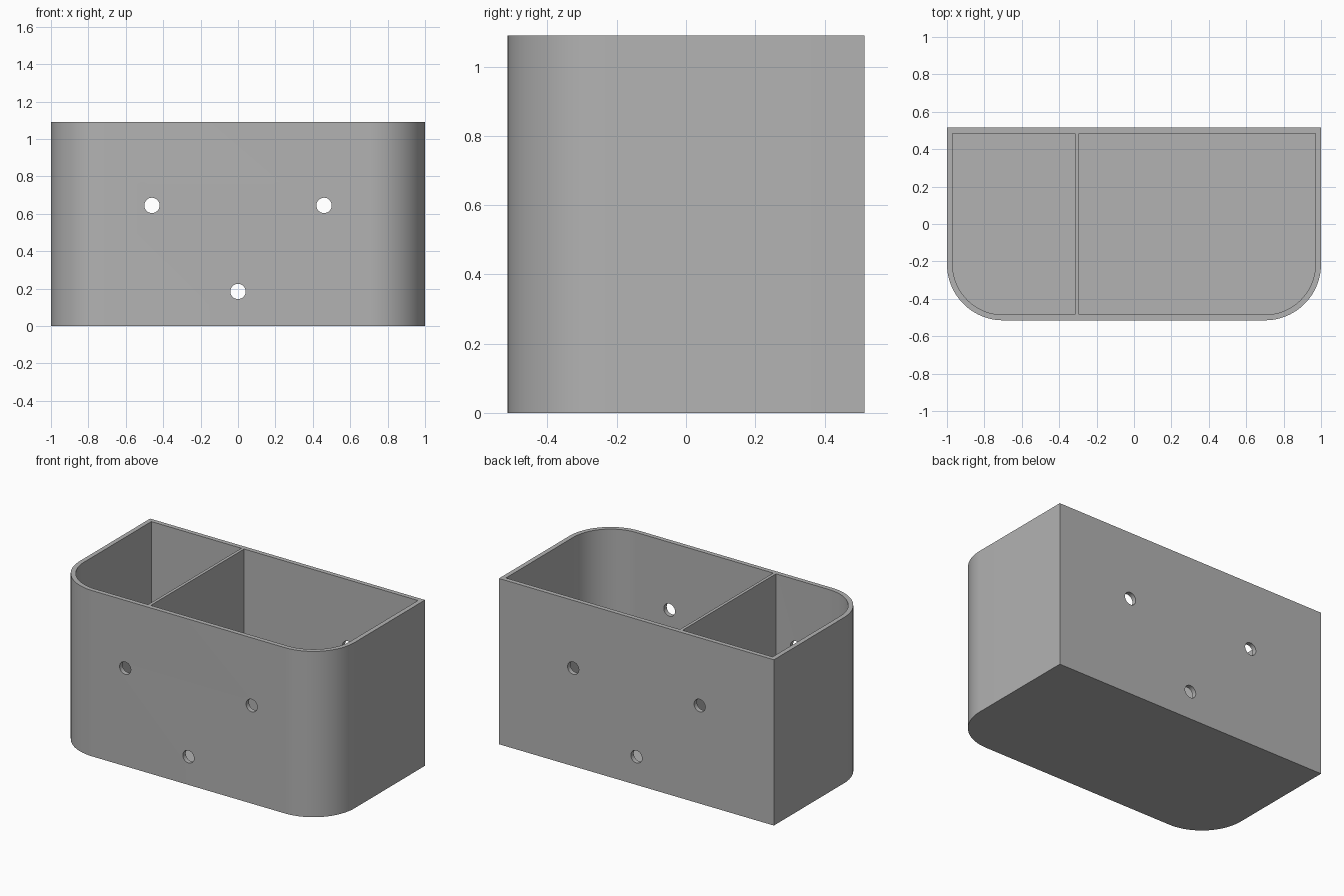
import bpy, bmesh, math

if "Cube" in bpy.data.objects:
    bpy.data.objects.remove(bpy.data.objects["Cube"])

HALF_DEPTH, HEIGHT = 0.515, 1.09
WALL, RADIUS = 0.03, 0.30
ARC_STEPS = 24

grey = bpy.data.materials.new("matte grey")
grey.use_nodes = True
colour = (0.45, 0.45, 0.45, 1)
grey.diffuse_color = colour
grey.node_tree.nodes["Principled BSDF"].inputs["Base Color"].default_value = colour


def outline(x0, x1, y0, y1, r_left, r_right):
    """Plan outline, counter-clockwise, with optional rounded front corners."""
    points = [(x1, y1), (x0, y1)]
    for x, r, start in ((x0 + r_left, r_left, math.pi), (x1 - r_right, r_right, 1.5 * math.pi)):
        steps = ARC_STEPS if r else 0
        for i in range(steps + 1):
            a = start + math.pi / 2 * i / max(steps, 1)
            points.append((x + r * math.cos(a), y0 + r + r * math.sin(a)))
    return points


def prism(name, points, z0, z1):
    bm = bmesh.new()
    base = bm.faces.new([bm.verts.new((x, y, z0)) for x, y in points])
    top = bmesh.ops.extrude_face_region(bm, geom=[base])["geom"]
    bmesh.ops.translate(bm, vec=(0, 0, z1 - z0),
                        verts=[v for v in top if isinstance(v, bmesh.types.BMVert)])
    bmesh.ops.recalc_face_normals(bm, faces=bm.faces)
    mesh = bpy.data.meshes.new(name)
    bm.to_mesh(mesh)
    bm.free()
    mesh.materials.append(grey)
    obj = bpy.data.objects.new(name, mesh)
    bpy.context.collection.objects.link(obj)
    return obj


# Outer body
body = prism("divided_bin", outline(-1, 1, -HALF_DEPTH, HALF_DEPTH, RADIUS, RADIUS), 0, HEIGHT)

# Two compartments, leaving a thin divider between them
inner_r, inner_x, inner_y = RADIUS - WALL, 1 - WALL, HALF_DEPTH - WALL
cutters = [
    prism("small_compartment_cutter",
          outline(-inner_x, -0.315, -inner_y, inner_y, inner_r, 0), WALL, HEIGHT + 0.1),
    prism("large_compartment_cutter",
          outline(-0.295, inner_x, -inner_y, inner_y, 0, inner_r), WALL, HEIGHT + 0.1),
]

# Three round holes through the front and back walls
for x, z in ((-0.46, 0.645), (0.46, 0.645), (0, 0.185)):
    bpy.ops.mesh.primitive_cylinder_add(vertices=32, radius=0.041, depth=2,
                                        location=(x, 0, z), rotation=(math.pi / 2, 0, 0))
    hole = bpy.context.object
    hole.name = "screw_hole_cutter"
    hole.data.materials.append(grey)
    cutters.append(hole)

bpy.ops.object.select_all(action="DESELECT")
bpy.context.view_layer.objects.active = body
body.select_set(True)
for cutter in cutters:
    cutter.hide_render = True
    cut = body.modifiers.new(cutter.name, "BOOLEAN")
    cut.operation, cut.solver, cut.object = "DIFFERENCE", "EXACT", cutter
    bpy.ops.object.modifier_apply(modifier=cut.name)
for cutter in cutters:
    bpy.data.objects.remove(cutter)

bpy.ops.object.shade_smooth_by_angle(angle=math.radians(30))
